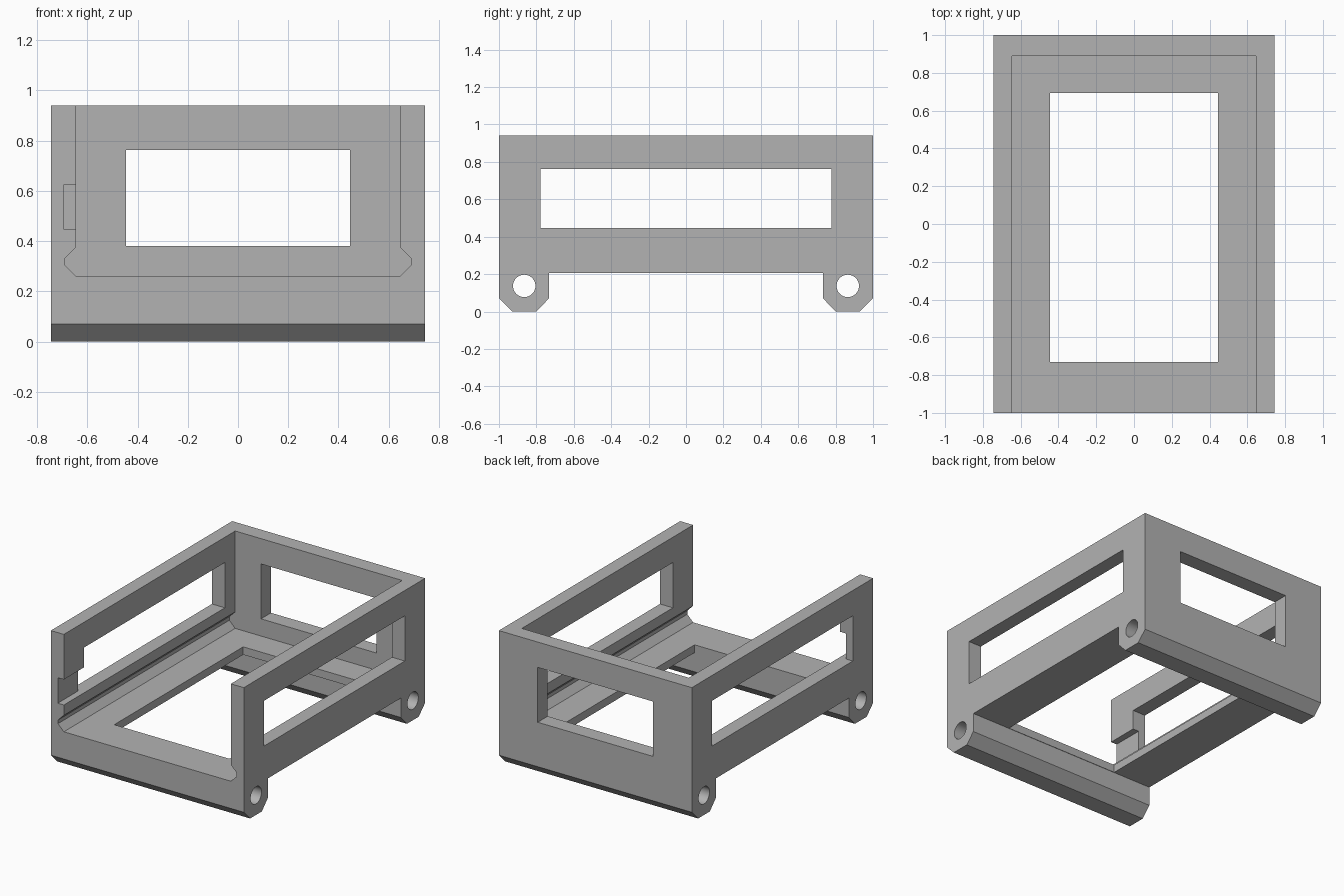
import bpy, bmesh, math
from mathutils import Vector

if "Cube" in bpy.data.objects:
    bpy.data.objects.remove(bpy.data.objects["Cube"], do_unlink=True)

GREY = (0.45, 0.45, 0.45, 1)
mat = bpy.data.materials.new("plain grey")
mat.use_nodes = True
mat.diffuse_color = GREY
mat.node_tree.nodes["Principled BSDF"].inputs["Base Color"].default_value = GREY

W, L, TOP = 0.745, 1.0, 0.94      # half width, half length, height
FLOOR, UNDER = 0.26, 0.205        # floor top and underside
INNER, BACK = 0.645, 0.89         # inner wall faces
OUT = 1.2                         # cutters reach past the outside


def prism(name, points, axis, start, end):
    """Extrude a closed outline along x or y."""
    bm = bmesh.new()
    place = (lambda p: (start, p[0], p[1])) if axis == "x" else (lambda p: (p[0], start, p[1]))
    face = bm.faces.new([bm.verts.new(place(p)) for p in points])
    new = bmesh.ops.extrude_face_region(bm, geom=[face])["geom"]
    step = Vector((end - start, 0, 0) if axis == "x" else (0, end - start, 0))
    bmesh.ops.translate(bm, vec=step, verts=[v for v in new if isinstance(v, bmesh.types.BMVert)])
    bmesh.ops.recalc_face_normals(bm, faces=bm.faces)
    mesh = bpy.data.meshes.new(name)
    bm.to_mesh(mesh)
    bm.free()
    mesh.materials.append(mat)
    obj = bpy.data.objects.new(name, mesh)
    bpy.context.collection.objects.link(obj)
    return obj


def box(name, x0, x1, y0, y1, z0, z1):
    return prism(name, [(x0, z0), (x1, z0), (x1, z1), (x0, z1)], "y", y0, y1)


def cut(target, cutter):
    """Subtract a helper solid, then discard it."""
    cutter.hide_render = True
    mod = target.modifiers.new("cut", "BOOLEAN")
    mod.operation = "DIFFERENCE"
    mod.solver = "EXACT"
    mod.object = cutter
    bpy.context.view_layer.objects.active = target
    bpy.ops.object.modifier_apply(modifier=mod.name)
    bpy.data.objects.remove(cutter, do_unlink=True)


# Body with chamfered front and back foot bars
foot = [(L, 0.07), (0.93, 0), (0.80, 0), (0.733, 0.07), (0.733, UNDER)]
outline = [(L, TOP)] + foot + [(-y, z) for y, z in reversed(foot)] + [(-L, TOP)]
frame = prism("tray_frame", outline, "x", -W, W)

# Open bay with a V groove along the foot of each side wall
groove = [(INNER, FLOOR), (0.69, 0.305), (0.69, 0.33), (INNER, 0.375), (INNER, OUT)]
bay = groove + [(-x, z) for x, z in reversed(groove)]
cut(frame, prism("bay_cutter", bay, "y", -OUT, BACK))

# Side, back and floor openings
cut(frame, box("side_window_cutter", -OUT, OUT, -0.777, 0.777, 0.447, 0.763))
cut(frame, box("back_window_cutter", -0.445, 0.445, 0.8, OUT, 0.38, 0.763))
cut(frame, box("floor_opening_cutter", -0.445, 0.445, -0.73, 0.693, 0.1, 0.5))

# Shallow slot inside the front of one side wall
cut(frame, box("slot_cutter", -0.692, -0.6, -OUT, -0.76, 0.447, 0.625))

# Round holes through both foot bars
for y in (-0.865, 0.865):
    ring = [(y + 0.06 * math.cos(a), 0.137 + 0.06 * math.sin(a))
            for a in (math.tau * i / 48 for i in range(48))]
    cut(frame, prism("rod_hole_cutter", ring, "x", -OUT, OUT))

bpy.ops.object.select_all(action="DESELECT")
frame.select_set(True)
bpy.context.view_layer.objects.active = frame
bpy.ops.object.shade_smooth_by_angle(angle=math.radians(30))
